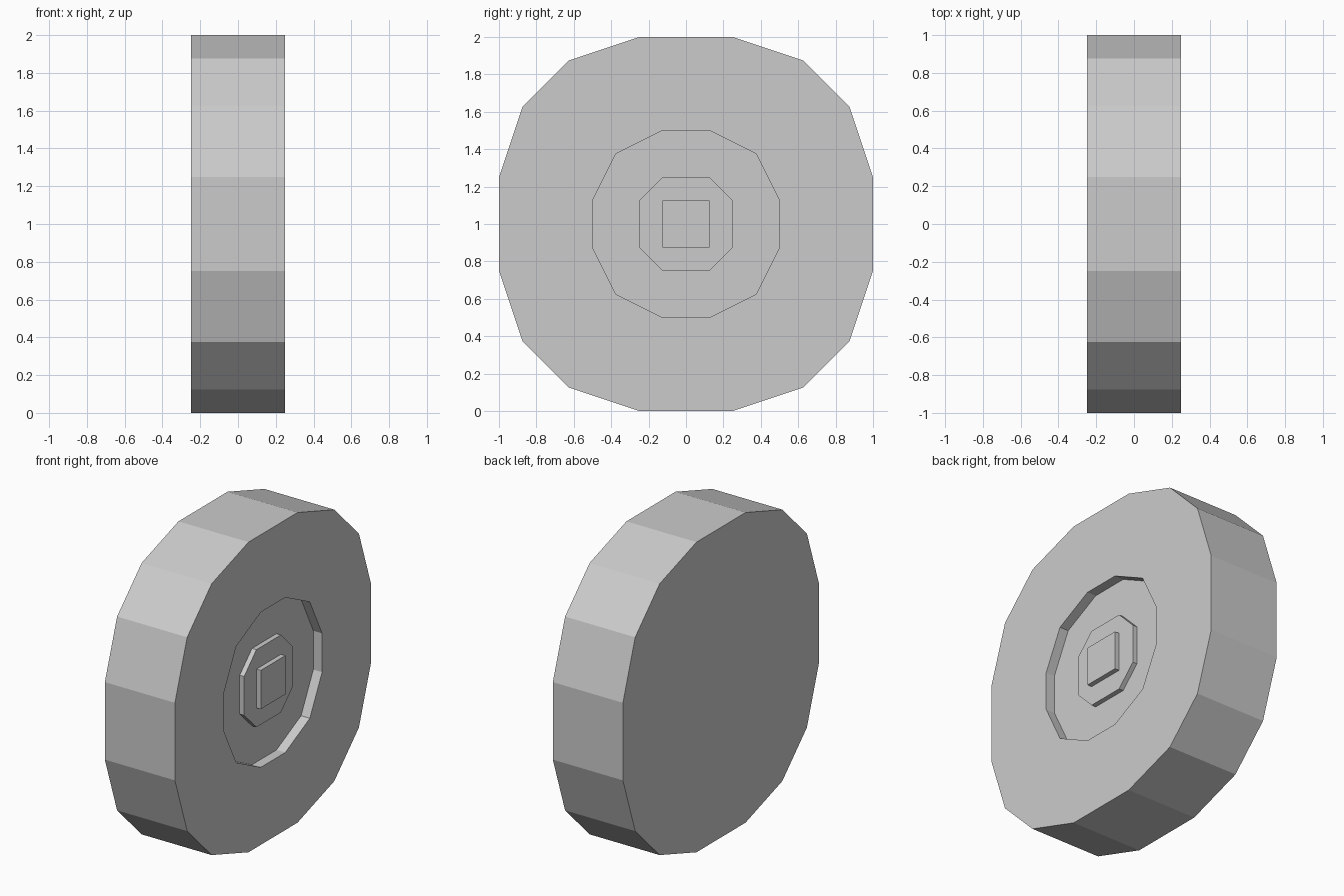
import bpy, bmesh

if "Cube" in bpy.data.objects:
    bpy.data.objects.remove(bpy.data.objects["Cube"])

# Quarter profiles (y, z offset from axle), mirrored into closed rings
TYRE = [(1, 0.25), (0.875, 0.625), (0.625, 0.875), (0.25, 1)]
RECESS = [(0.5, 0.125), (0.375, 0.375), (0.125, 0.5)]
HUB = [(0.25, 0.125), (0.125, 0.25)]
CAP = [(0.125, 0.125)]
AXLE_Z = 1.0


def full_ring(q):
    r = q[::-1]
    return (q + [(-y, z) for y, z in r]
            + [(-y, -z) for y, z in q] + [(y, -z) for y, z in r])


bm = bmesh.new()


def ring(quarter, x):
    """Closed loop of vertices and edges at one x position."""
    vs = [bm.verts.new((x, y, AXLE_Z + z)) for y, z in full_ring(quarter)]
    es = [bm.edges.new((a, b)) for a, b in zip(vs, vs[1:] + vs[:1])]
    return vs, es


def wall(a, b):
    """Straight side wall between two matching rings."""
    n = len(a[0])
    for i in range(n):
        j = (i + 1) % n
        bm.faces.new((a[0][i], a[0][j], b[0][j], b[0][i]))


def annulus(outer, inner):
    """Flat face with a hole."""
    bmesh.ops.triangle_fill(bm, use_beauty=True, edges=outer[1] + inner[1],
                            normal=(1, 0, 0))


# Tyre: flat back, tread and outer face
back = ring(TYRE, -0.25)
front = ring(TYRE, 0.25)
bm.faces.new(back[0])
wall(back, front)

# Recess, then raised hub and cap inside it
recess_top, recess_floor = ring(RECESS, 0.25), ring(RECESS, 0.1875)
hub_base, hub_top = ring(HUB, 0.1875), ring(HUB, 0.21875)
cap_base, cap_top = ring(CAP, 0.21875), ring(CAP, 0.25)
annulus(front, recess_top)
wall(recess_top, recess_floor)
annulus(recess_floor, hub_base)
wall(hub_base, hub_top)
annulus(hub_top, cap_base)
wall(cap_base, cap_top)
bm.faces.new(cap_top[0])

bmesh.ops.recalc_face_normals(bm, faces=bm.faces[:])
mesh = bpy.data.meshes.new("wheel")
bm.to_mesh(mesh)
bm.free()
bpy.context.collection.objects.link(bpy.data.objects.new("wheel", mesh))
